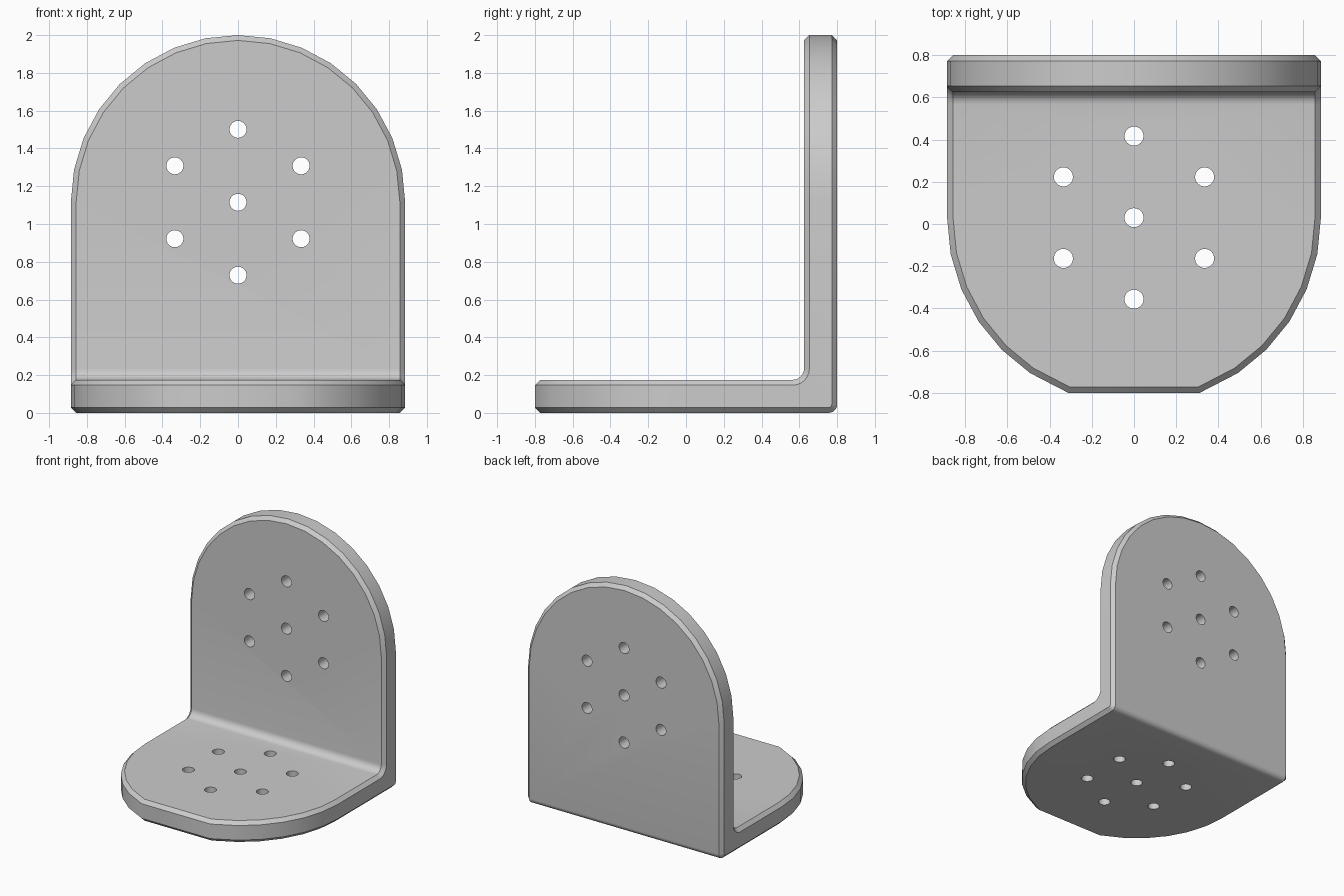
import bpy, bmesh, math
from mathutils import Matrix, Vector

if "Cube" in bpy.data.objects:
    bpy.data.objects.remove(bpy.data.objects["Cube"], do_unlink=True)

HALF = 0.885        # half width, also the radius of the rounded ends
THICK = 0.175       # plate thickness
BACK = 0.80         # rear surface
FRONT = -0.80       # clipped front edge
BASE_C = 0.03       # arc centre on the base (y)
WALL_C = 2 - HALF   # arc centre on the wall (z)
CHAMFER = 0.028
STEP = math.pi / 16

grey = bpy.data.materials.new("plain grey")
grey.use_nodes = True
colour = (0.6, 0.6, 0.6, 1)
grey.diffuse_color = colour
grey.node_tree.nodes["Principled BSDF"].inputs["Base Color"].default_value = colour


def make_object(name, bm):
    bmesh.ops.recalc_face_normals(bm, faces=bm.faces[:])
    mesh = bpy.data.meshes.new(name)
    bm.to_mesh(mesh)
    bm.free()
    mesh.materials.append(grey)
    obj = bpy.data.objects.new(name, mesh)
    bpy.context.collection.objects.link(obj)
    return obj


# Stations along the bent plate: half width, inner (y, z), outer (y, z)
stations = [(0.31, (FRONT, THICK), (FRONT, 0))]
for i in range(5, -1, -1):
    a = i * STEP + 0
    pass
for i in range(5, -1, -1):
    a = i * STEP
    y = BASE_C - HALF * math.sin(a)
    stations.append((HALF * math.cos(a), (y, THICK), (y, 0)))

# Rounded bend, with a fillet inside and a softened corner outside
R_IN, R_OUT, BEND = 0.06, 0.045, 6
for i in range(BEND + 1):
    a = i / BEND * math.pi / 2
    s, c = math.sin(a), math.cos(a)
    inner = (BACK - THICK - R_IN + R_IN * s, THICK + R_IN - R_IN * c)
    outer = (BACK - R_OUT + R_OUT * s, R_OUT - R_OUT * c)
    stations.append((HALF, inner, outer))

# Upright wall with its full round top
for i in range(9):
    a = i * STEP
    z = WALL_C + HALF * math.sin(a)
    stations.append((HALF * math.cos(a), (BACK - THICK, z), (BACK, z)))

# Bracket body: skin the stations, then merge the flat areas
bm = bmesh.new()
rings = []
for w, inner, outer in stations:
    corners = [(-w, *inner), (w, *inner), (w, *outer), (-w, *outer)]
    rings.append([bm.verts.new(p) for p in corners])
for r, s in zip(rings, rings[1:]):
    for k in range(4):
        n = (k + 1) % 4
        bm.faces.new((r[k], r[n], s[n], s[k]))
bm.faces.new(rings[0])
bmesh.ops.remove_doubles(bm, verts=bm.verts[:], dist=0.0001)
bmesh.ops.dissolve_limit(bm, angle_limit=math.radians(1),
                         verts=bm.verts[:], edges=bm.edges[:])
bracket = make_object("angle_bracket", bm)

# Drill pattern: one centre hole and six around it, on each plate
bm = bmesh.new()
pattern = [(0, 0)] + [(0.386 * math.sin(k * math.pi / 3),
                       0.386 * math.cos(k * math.pi / 3)) for k in range(6)]
for u, v in pattern:
    base = Matrix.Translation(Vector((u, BASE_C + v, THICK / 2)))
    wall = (Matrix.Translation(Vector((u, BACK - THICK / 2, WALL_C + v)))
            @ Matrix.Rotation(math.pi / 2, 4, "X"))
    for m in (base, wall):
        bmesh.ops.create_cone(bm, cap_ends=True, segments=32, radius1=0.045,
                              radius2=0.045, depth=0.3, matrix=m)
drill = make_object("drill_cutter", bm)
drill.hide_render = True

# Chamfer the rims, then cut the holes
bevel = bracket.modifiers.new("chamfer", "BEVEL")
bevel.width = CHAMFER
bevel.segments = 1
bevel.limit_method = "ANGLE"
bevel.angle_limit = math.radians(40)
bevel.use_clamp_overlap = False
holes = bracket.modifiers.new("holes", "BOOLEAN")
holes.operation = "DIFFERENCE"
holes.solver = "EXACT"
holes.object = drill

bpy.ops.object.select_all(action="DESELECT")
bracket.select_set(True)
bpy.context.view_layer.objects.active = bracket
for name in ("chamfer", "holes"):
    bpy.ops.object.modifier_apply(modifier=name)
bpy.data.objects.remove(drill, do_unlink=True)
bpy.ops.object.shade_smooth_by_angle(angle=math.radians(30))
